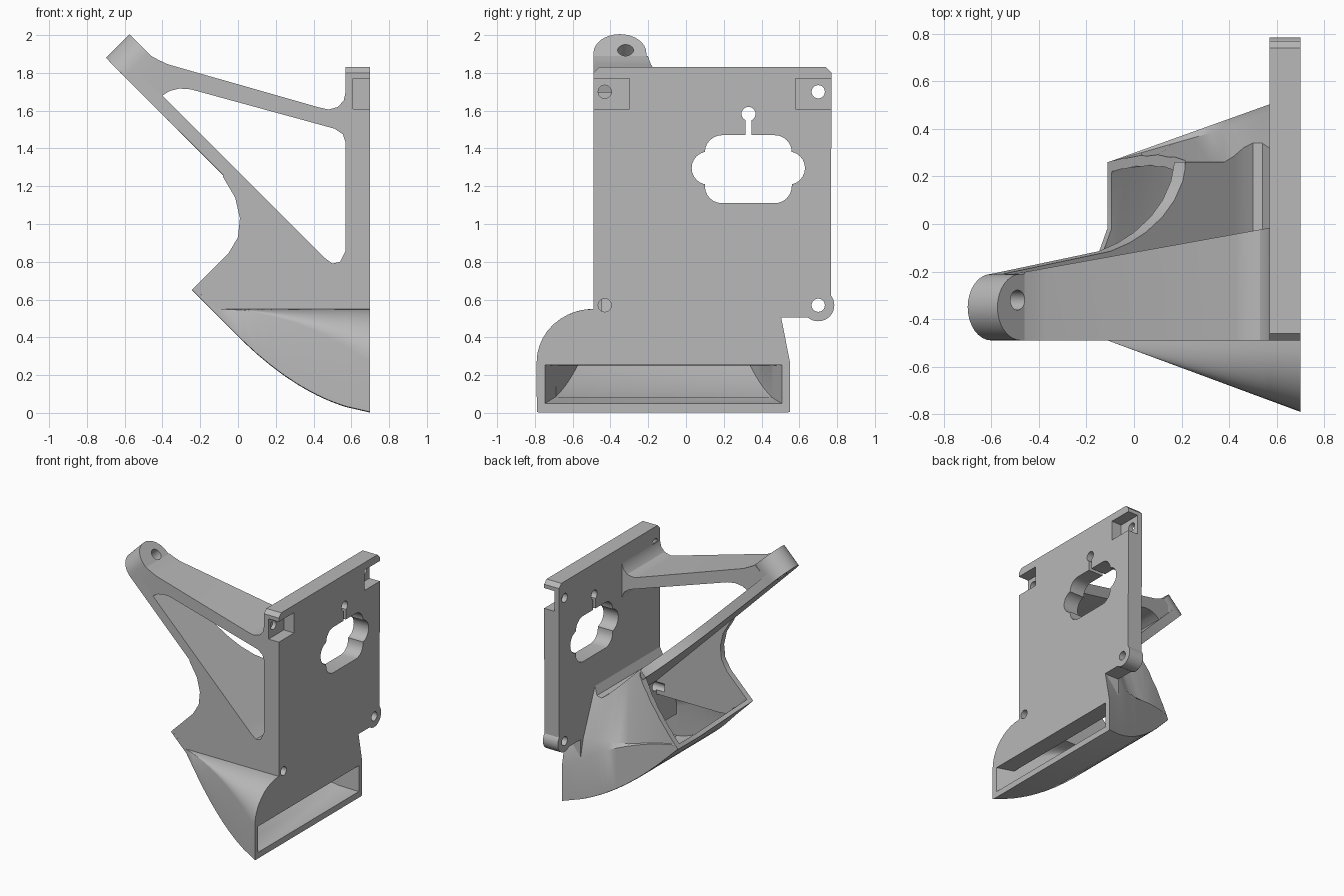
import bpy, bmesh
from math import cos, sin, pi, radians
from mathutils import Vector

old = bpy.data.objects.get("Cube")
if old:
    bpy.data.objects.remove(old, do_unlink=True)

grey = bpy.data.materials.new("light grey plastic")
grey.use_nodes = True
COLOUR = (0.48, 0.48, 0.48, 1)
grey.diffuse_color = COLOUR
grey.node_tree.nodes["Principled BSDF"].inputs["Base Color"].default_value = COLOUR


def loft(name, rings):
    """Closed solid through rings of equal point count."""
    bm = bmesh.new()
    loops = [[bm.verts.new(p) for p in ring] for ring in rings]
    n = len(loops[0])
    for a, b in zip(loops, loops[1:]):
        for i in range(n):
            j = (i + 1) % n
            bm.faces.new((a[i], a[j], b[j], b[i]))
    bm.faces.new(loops[0][::-1])
    bm.faces.new(loops[-1])
    bmesh.ops.recalc_face_normals(bm, faces=bm.faces)
    mesh = bpy.data.meshes.new(name)
    bm.to_mesh(mesh)
    bm.free()
    mesh.materials.append(grey)
    obj = bpy.data.objects.new(name, mesh)
    bpy.context.collection.objects.link(obj)
    return obj


def prism(name, points, push):
    push = Vector(push)
    base = [Vector(p) for p in points]
    return loft(name, [base, [p + push for p in base]])


def along_x(name, outline, x0, x1):
    return prism(name, [(x0, y, z) for y, z in outline], (x1 - x0, 0, 0))


def arc(cx, cy, rx, ry, start, end, steps=12):
    angles = [radians(start + (end - start) * i / steps) for i in range(steps + 1)]
    return [(cx + rx * cos(a), cy + ry * sin(a)) for a in angles]


def circle(cx, cy, r):
    return arc(cx, cy, r, r, 0, 345, 23)


def rect(y0, y1, z0, z1):
    return [(y0, z0), (y1, z0), (y1, z1), (y0, z1)]


def cut(target, cutter):
    cutter.hide_render = True
    mod = target.modifiers.new("cut", 'BOOLEAN')
    mod.operation, mod.solver, mod.object = 'DIFFERENCE', 'EXACT', cutter
    bpy.context.view_layer.objects.active = target
    bpy.ops.object.modifier_apply(modifier=mod.name)
    bpy.data.objects.remove(cutter, do_unlink=True)


# Mounting plate with a round ear at its lower corner
FRONT = -0.49
outline = [(FRONT, 0.3), (FRONT, 1.80), (-0.46, 1.83), (0.74, 1.83), (0.77, 1.80)]
outline += arc(0.70, 0.57, 0.085, 0.085, 38, -130, 18)
outline += [(0.5, 0.505), (0.5, 0.3)]
plate = along_x("mounting_plate", outline, 0.57, 0.70)

# Plate pockets, screw holes and the keyed centre opening
for y0, y1 in ((-0.6, -0.3), (0.58, 0.9)):
    cut(plate, along_x("pocket", rect(y0, y1, 1.61, 1.77), 0.61, 0.8))
for y in (-0.43, 0.70):
    for z in (1.70, 0.57):
        cut(plate, along_x("hole", circle(y, z, 0.035), 0.5, 0.8))
opening = []
for cy, cz, a in ((0.47, 1.38, 0), (0.19, 1.38, 90), (0.19, 1.2, 180), (0.47, 1.2, 270)):
    opening += arc(cy, cz, 0.09, 0.09, a, a + 90, 6)
cut(plate, along_x("opening", opening, 0.5, 0.8))
for y in (0.118, 0.542):
    cut(plate, along_x("lobe", circle(y, 1.296, 0.088), 0.5, 0.8))
cut(plate, along_x("slot", rect(0.316, 0.346, 1.4, 1.58), 0.5, 0.8))
cut(plate, along_x("slot_end", circle(0.331, 1.583, 0.037), 0.5, 0.8))


# Air duct, lofted from the sloping inlet to the wide flat outlet
FILLET = {0.46: 0.82, 0.50: 0.79, 0.54: 0.80, 0.57: 0.86, 0.70: 0.86}
FLARE = {0.42: 0.285, 0.46: 0.32, 0.50: 0.34, 0.54: 0.34, 0.57: 0.32, 0.70: 0.32}


def section(x, wall=0.0):
    t = min(max((x + 0.11) / 0.81, 0), 1)
    bottom = 0.405 - x + 0.605 * max(x, 0) ** 2 + wall
    top = 1.18 - x if wall else FILLET.get(x, 1.28 - x)
    front, back = FRONT - 0.30 * t + wall, 0.26 + 0.29 * t - wall
    inner_front = FRONT + wall
    top_back = 0.26 - wall if wall else FLARE.get(x, 0.26)
    fold = max(0.55 - wall, bottom + 0.02)
    low = max(0.55 - 0.28 * t * t - wall, bottom + 0.01)
    knee = max(0.505 - wall, low + 0.005)
    ring = [(inner_front, top)]
    ring += arc(inner_front, low, inner_front - front + 0.0005, fold - low, 90, 180, 10)
    ring += [(front, bottom + 0.004), (front + 0.012, bottom), (back - 0.012, bottom),
             (back, bottom + 0.004), (back, low),
             (top_back + (back - top_back) * 0.8, knee), (top_back, top)]
    return [(x, y, z) for y, z in ring]


XS = [-0.25, -0.11, -0.04, 0.03, 0.10, 0.17, 0.25, 0.32, 0.38, 0.42, 0.46, 0.50, 0.54, 0.57, 0.70]
duct = loft("air_duct", [section(x) for x in XS])
cut(duct, loft("duct_hollow", [section(x, 0.045) for x in [-0.3] + XS[1:-1]]))
cut(duct, loft("outlet", [[(x, y, z) for y, z in rect(*r)] for x, r in (
    (0.55, (-0.69, 0.45, 0.085, 0.25)), (0.72, (-0.755, 0.515, 0.045, 0.255)))]))
for z in (0.57,):
    cut(duct, along_x("hole", circle(-0.43, z, 0.035), 0.5, 0.8))

# Sloping inlet mouth with the concave sweep at the front wall
sweep = [(-0.35, 0.545), (-0.05, 0.845), (0.0, 0.93), (0.01, 1.03), (-0.015, 1.14),
         (-0.08, 1.25), (-0.08, 1.45), (-0.6, 2.0), (-0.6, 0.545)]
mouth = [(-0.2, 0.385), (0.1, 0.84), (0.15, 0.915), (0.19, 0.975), (0.205, 0.998),
         (0.215, 1.01), (0.215, 1.45), (-0.6, 2.0), (-0.6, 0.385)]
cut(duct, loft("inlet", [[(x, y, z) for x, z in shape] for shape, y in (
    (sweep, -0.55), (sweep, -0.45), (mouth, -0.02), (mouth, 0.6))]))

# Diagonal bar running from the duct roof up to the lug
end = arc(-0.60, -0.35, 0.10, 0.14, 270, 90, 16)
bar = end + [(-0.15, -0.115), (-0.07, -0.08), (0.0, -0.035), (0.07, 0.03), (0.12, 0.10),
             (0.155, 0.18), (0.17, 0.26), (0.25, 0.26), (0.25, FRONT)]


def on_slope(points):
    return [(x, y, 1.18 - x) for x, y in points]


diagonal_bar = prism("diagonal_bar", on_slope(bar), (0.05, 0, 0.05))
lug = prism("screw_lug", on_slope(end + [(-0.54, -0.21), (-0.54, FRONT)]), (0.125, 0, 0.125))
for part in (diagonal_bar, lug):
    hole = [(x - 0.1, y, z - 0.1) for x, y, z in
            on_slope(arc(-0.615, -0.32, 0.03, 0.042, 0, 345, 23))]
    cut(part, prism("lug_hole", hole, (0.4, 0, 0.4)))

# Upper strut from the lug to the plate, widening towards the plate
strut = [(-0.46, 1.89), (-0.42, 1.868), (-0.37, 1.845), (0.43, 1.617), (0.48, 1.606),
         (0.53, 1.62), (0.56, 1.655), (0.57, 1.70), (0.58, 1.70), (0.58, 1.43), (0.57, 1.43),
         (0.555, 1.475), (0.51, 1.505), (-0.25, 1.713), (-0.31, 1.717), (-0.36, 1.705),
         (-0.41, 1.675), (-0.45, 1.70), (-0.55, 1.80)]
upper_strut = loft("upper_strut", [
    [(x, FRONT, z) for x, z in strut],
    [(x, -0.2 + 0.18 * (x + 0.45), z) for x, z in strut]])

# Smooth curved areas, keep the corners sharp
bpy.ops.object.select_all(action='DESELECT')
for part in (plate, duct, diagonal_bar, lug, upper_strut):
    part.select_set(True)
    bpy.context.view_layer.objects.active = part
bpy.ops.object.shade_smooth_by_angle(angle=radians(30))
